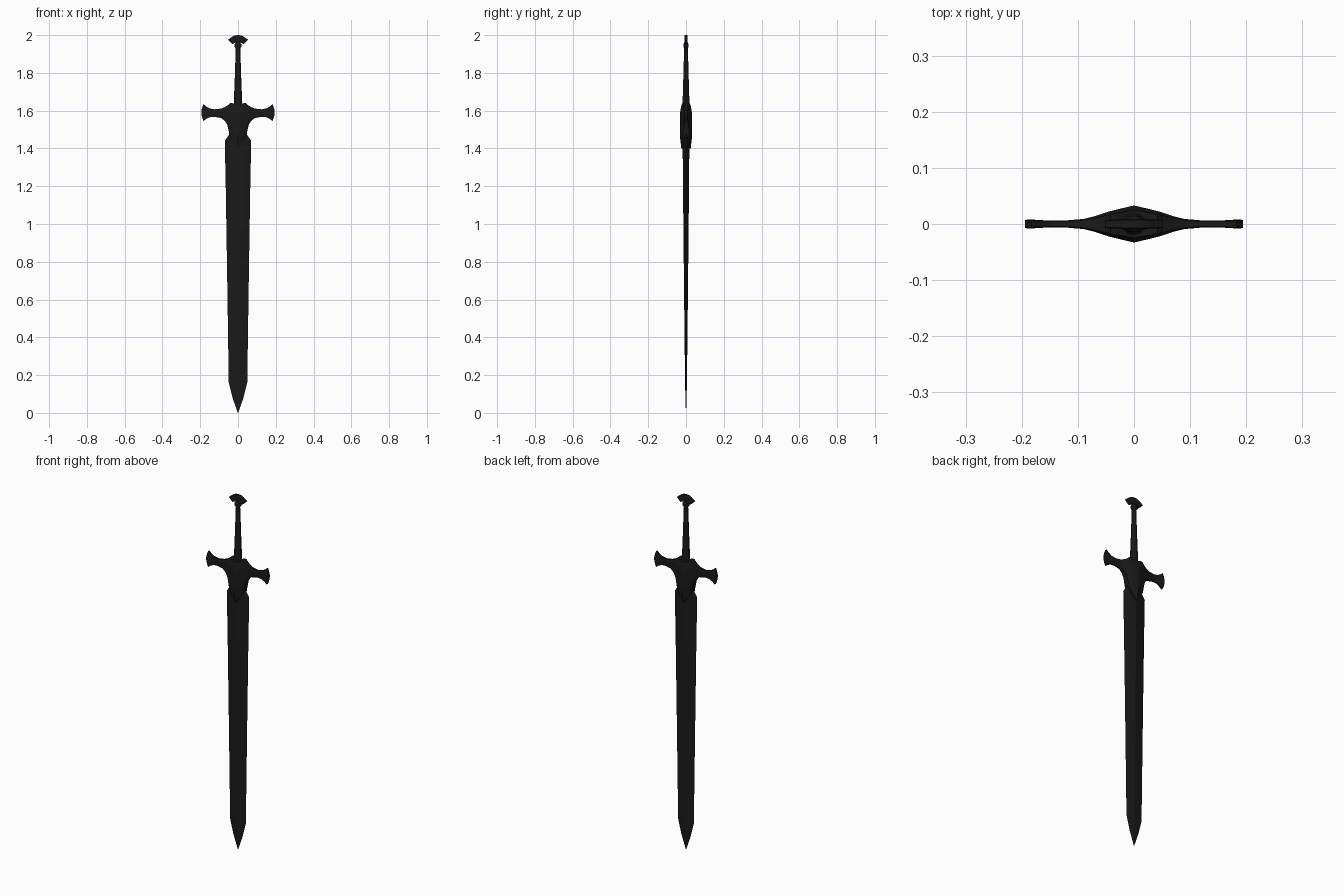
import bpy, bmesh, math

black = bpy.data.materials.new("black_metal")
black.diffuse_color = (0.01, 0.01, 0.01, 1)


def loft(name, rings):
    """Skin a list of equal-sized point rings and cap both ends."""
    bm = bmesh.new()
    loops = [[bm.verts.new(p) for p in ring] for ring in rings]
    n = len(loops[0])
    for a, b in zip(loops, loops[1:]):
        for i in range(n):
            j = (i + 1) % n
            bm.faces.new((a[i], a[j], b[j], b[i]))
    bm.faces.new(loops[0])
    bm.faces.new(loops[-1])
    bmesh.ops.remove_doubles(bm, verts=bm.verts, dist=1e-5)
    bmesh.ops.recalc_face_normals(bm, faces=bm.faces)
    me = bpy.data.meshes.new(name)
    bm.to_mesh(me)
    bm.free()
    ob = bpy.data.objects.new(name, me)
    bpy.context.collection.objects.link(ob)
    me.materials.append(black)
    return ob


def plate(name, cols, edge):
    """Symmetric plate: columns (x, z_bottom, z_top, half_thickness), thinner at its rim."""
    full = [(-c[0],) + c[1:] for c in reversed(cols[1:])] + cols
    rows = [(0, edge), (0.3, 1), (0.8, 1), (1, edge)]
    rings = []
    for x, lo, hi, t in full:
        front = [(x, -t * k, lo + (hi - lo) * f) for f, k in rows]
        back = [(px, -py, pz) for px, py, pz in reversed(front)]
        rings.append(front + back)
    return loft(name, rings)


# blade: (z, half width, half thickness), bevelled to sharp edges
blade = [(0.0, 0.001, 0.0005), (0.08, 0.029, 0.003), (0.16, 0.049, 0.005),
         (0.7, 0.057, 0.011), (1.2, 0.065, 0.016), (1.44, 0.070, 0.018),
         (1.472, 0.048, 0.018), (1.53, 0.045, 0.018)]
section = [(1, 0), (0.5, 0.6), (0, 1), (-0.5, 0.6),
           (-1, 0), (-0.5, -0.6), (0, -1), (0.5, -0.6)]
loft("blade", [[(w * a, t * b, z) for a, b in section] for z, w, t in blade])

# crossguard with flared ends and a pointed tongue over the blade
plate("crossguard", [
    (0.0, 1.40, 1.628, 0.033), (0.03, 1.44, 1.640, 0.026), (0.042, 1.46, 1.640, 0.023),
    (0.052, 1.505, 1.630, 0.020), (0.058, 1.527, 1.626, 0.018), (0.07, 1.546, 1.619, 0.014),
    (0.09, 1.561, 1.611, 0.009), (0.125, 1.567, 1.607, 0.006), (0.15, 1.565, 1.612, 0.006),
    (0.168, 1.556, 1.622, 0.007), (0.183, 1.545, 1.635, 0.008), (0.190, 1.565, 1.615, 0.008),
    (0.194, 1.58, 1.60, 0.007)], 0.75)

# grip and its small collar: (z, half width, half depth)
grip = [(1.60, 0.024, 0.020), (1.65, 0.022, 0.018), (1.75, 0.018, 0.015),
        (1.93, 0.012, 0.010), (1.938, 0.018, 0.014), (1.953, 0.018, 0.014),
        (1.962, 0.010, 0.008), (1.975, 0.009, 0.007)]
loft("grip", [[(w * math.cos(i * math.pi / 6), d * math.sin(i * math.pi / 6), z)
               for i in range(12)] for z, w, d in grip])

# fan-shaped pommel
plate("pommel", [
    (0.0, 1.962, 2.0, 0.009), (0.012, 1.962, 1.999, 0.009), (0.020, 1.958, 1.997, 0.009),
    (0.030, 1.953, 1.992, 0.008), (0.042, 1.964, 1.984, 0.008), (0.052, 1.974, 1.976, 0.007)], 0.8)
